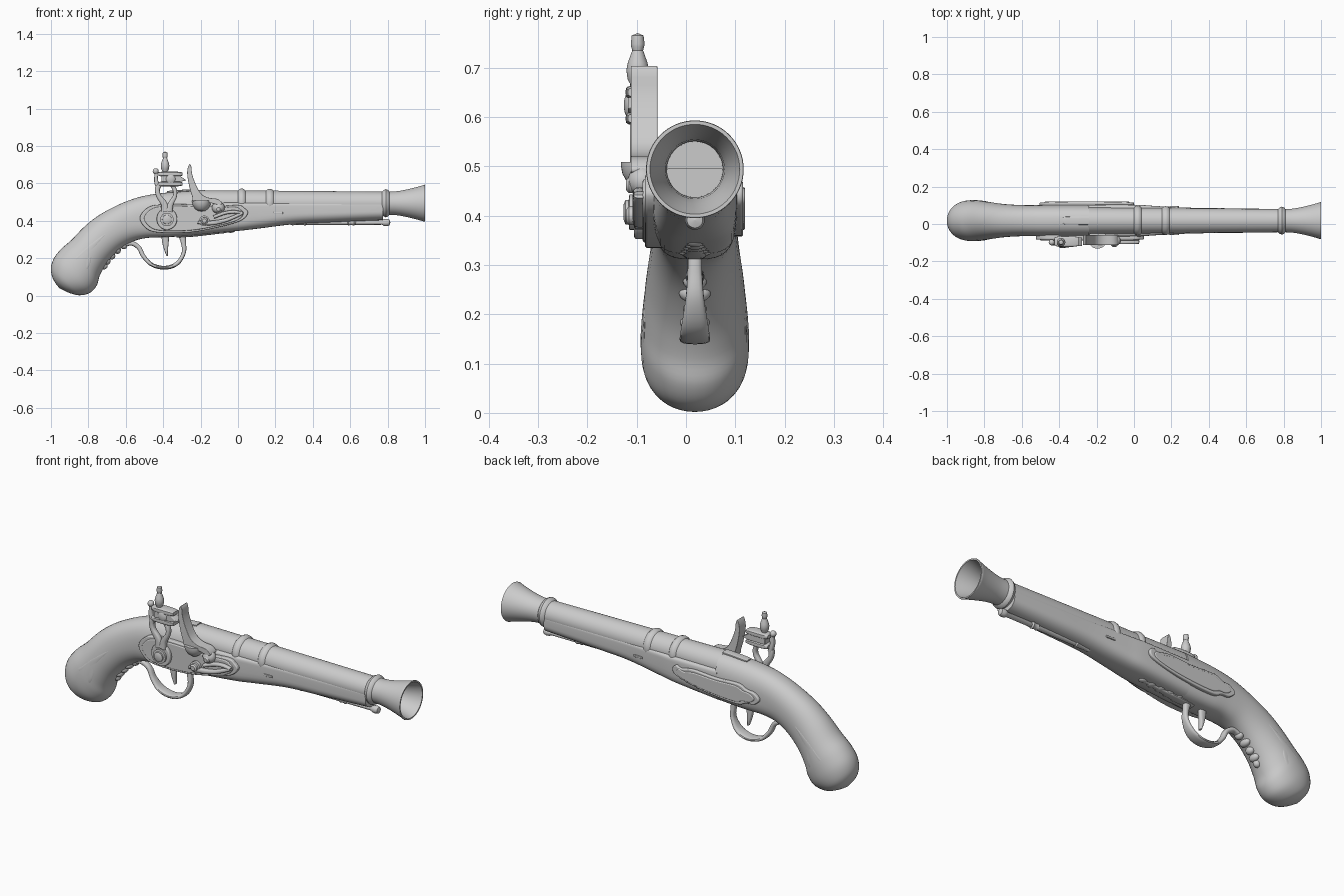
import bpy, bmesh, math
from mathutils import Vector

CY = 0.018          # centre plane of the pistol
AX = 0.494          # height of the barrel axis


def finish(name, bm, bevel=0, angle=40):
    bmesh.ops.recalc_face_normals(bm, faces=bm.faces)
    me = bpy.data.meshes.new(name)
    bm.to_mesh(me)
    bm.free()
    ob = bpy.data.objects.new(name, me)
    bpy.context.collection.objects.link(ob)
    bpy.ops.object.select_all(action='DESELECT')
    ob.select_set(True)
    bpy.context.view_layer.objects.active = ob
    if bevel:
        m = ob.modifiers.new("bevel", 'BEVEL')
        m.width, m.segments, m.limit_method = bevel, 3, 'ANGLE'
    bpy.ops.object.shade_smooth_by_angle(angle=math.radians(angle))
    return ob


def spline(pts, steps=5, closed=False):
    n, out = len(pts), []
    for i in range(n if closed else n - 1):
        pick = [(i + k) % n if closed else min(max(i + k, 0), n - 1) for k in (-1, 0, 1, 2)]
        p0, p1, p2, p3 = (pts[k] for k in pick)
        for s in range(steps):
            t = s / steps
            out.append(tuple(0.5 * (2 * b + (c - a) * t + (2 * a - 5 * b + 4 * c - d) * t * t
                                    + (3 * b - a - 3 * c + d) * t ** 3)
                             for a, b, c, d in zip(p0, p1, p2, p3)))
    return out if closed else out + [tuple(pts[-1])]


def loft(name, rings, angle=40):
    bm = bmesh.new()
    vs = [[bm.verts.new(p) for p in r] for r in rings]
    n = len(vs[0])
    for a, b in zip(vs, vs[1:]):
        for i in range(n):
            bm.faces.new((a[i], a[(i + 1) % n], b[(i + 1) % n], b[i]))
    bm.faces.new(vs[0])
    bm.faces.new(vs[-1])
    return finish(name, bm, angle=angle)


def section(xt, zt, xb, zb, hw, nt, nb, y, seg=40):
    # superellipse between a top and a bottom point
    ring = []
    for k in range(seg):
        a = 2 * math.pi * k / seg
        c, s = math.cos(a), math.sin(a)
        n = nt if s > 0 else nb
        u = math.copysign(abs(s) ** (2 / n), s)
        v = math.copysign(abs(c) ** (2 / n), c) * hw
        ring.append(((xt + xb) / 2 + u * (xt - xb) / 2, y + v, (zt + zb) / 2 + u * (zt - zb) / 2))
    return ring


def sweep(name, pts, y=CY, n=3, steps=5):
    # pts: x, z, half thickness, half width, optional y
    p = spline([q if len(q) == 5 else (*q, y) for q in pts], steps)
    rings = []
    for i, (x, z, t, w, yy) in enumerate(p):
        a, b = p[max(i - 1, 0)], p[min(i + 1, len(p) - 1)]
        d = Vector((b[0] - a[0], b[1] - a[1])).normalized() * t
        rings.append(section(x - d.y, z + d.x, x + d.y, z - d.x, w, n, n, yy, 16))
    return loft(name, rings)


def lathe(name, prof, origin, axis='X', seg=48, angle=35):
    # prof: distance along the axis, radius
    rings = []
    for h, r in prof:
        ring = []
        for k in range(seg):
            a = 2 * math.pi * k / seg
            u, v = max(r, 0.0004) * math.cos(a), max(r, 0.0004) * math.sin(a)
            off = {'X': (h, u, v), 'Y': (u, -h, v), 'Z': (u, v, h)}[axis]
            ring.append(tuple(o + d for o, d in zip(origin, off)))
        rings.append(ring)
    return loft(name, rings, angle)


def plate(name, outline, y0, y1, bevel=0.005, steps=5):
    bm = bmesh.new()
    pts = spline(outline, steps, True) if steps else outline
    f = bm.faces.new([bm.verts.new((x, y0, z)) for x, z in pts])
    g = bmesh.ops.extrude_face_region(bm, geom=[f])
    for v in g['geom']:
        if isinstance(v, bmesh.types.BMVert):
            v.co.y = y1
    return finish(name, bm, bevel)


def blob(name, loc, scale):
    bm = bmesh.new()
    bmesh.ops.create_uvsphere(bm, u_segments=24, v_segments=14, radius=1)
    for v in bm.verts:
        v.co = Vector([a * s + l for a, s, l in zip(v.co, scale, loc)])
    return finish(name, bm, angle=80)


def screw(name, x, z, r, y0=-0.07, y1=-0.122):
    h = y0 - y1
    lathe(name, [(0, r), (h * .55, r), (h * .6, r * .7), (h * .85, r * .68), (h, r * .4), (h, 0)],
          (x, y0, z), 'Y', 24)


# stock: butt, grip and lock area (top x z, bottom x z, half width, roundness)
butt = [(-.957, .042, -.948, .036, .006, 2, 2), (-.978, .07, -.92, .022, .04, 2, 2),
        (-.995, .105, -.885, .009, .07, 2, 2), (-1.0, .15, -.842, .002, .093, 2, 2),
        (-.984, .2, -.79, .016, .107, 2.1, 2.1)]
grip = [(-.945, .25, -.755, .055, .11, 2.1, 2.1), (-.89, .298, -.738, .11, .106, 2.1, 2.1),
        (-.82, .37, -.7, .175, .097, 2.1, 2.1), (-.74, .432, -.635, .245, .088, 2.2, 2.2),
        (-.63, .49, -.565, .288, .083, 2.3, 2.4), (-.524, .528, -.49, .308, .083, 2.4, 3),
        (-.417, .547, -.4, .312, .085, 2.4, 3.4), (-.3, .557, -.3, .317, .085, 2.4, 3.4),
        (-.24, .561, -.24, .322, .085, 2.4, 3.4)]
loft("stock", [section(*s, CY) for s in spline(butt + grip)], 50)
fore = [(-.25, .498, -.25, .322, .085, 9, 3.4), (0, .498, 0, .346, .085, 9, 3.2),
        (.12, .498, .12, .36, .078, 9, 2.8), (.3, .497, .3, .382, .069, 9, 2.3),
        (.5, .497, .5, .392, .066, 9, 2.2), (.775, .497, .775, .404, .062, 9, 2.1)]
loft("fore_stock", [section(*s, CY) for s in spline(fore)], 50)

# butt cap spurs on both sides
for side, s in (("left", 1), ("right", -1)):
    sweep("butt_spur_" + side, [(x, z, t, .004, CY + s * (w - .004)) for x, z, t, w in
          ((-.90, .12, .03, .098), (-.84, .17, .045, .107), (-.79, .25, .02, .101),
           (-.73, .31, .008, .093), (-.70, .335, .002, .088))], n=2.2)

# barrel with rings and flared muzzle
lathe("barrel", [(-.245, 0), (-.245, .07), (0, .068), (.008, .076), (.02, .079), (.032, .076), (.04, .068),
                 (.15, .067), (.158, .074), (.17, .077), (.182, .074), (.19, .067), (.77, .062),
                 (.778, .070), (.79, .075), (.802, .071), (.81, .062), (.84, .063), (.87, .067), (.91, .075),
                 (.95, .085), (.985, .095), (.996, .099), (1.0, .098), (1.0, .091), (.97, .082), (.93, .07),
                 (.88, .06), (.84, .057), (.7, .056), (.7, 0)], (0, CY, AX), 'X', 64)
sweep("tang", [(-.38, .553, .005, .014), (-.365, .555, .006, .021), (-.3, .56, .006, .022), (-.24, .563, .006, .022)])

# ramrod, its pipes and the tip
lathe("ramrod", [(0, 0), (0, .013), (.49, .012), (.5, .018), (.515, .02), (.53, .016), (.535, 0)],
      (.28, CY, .391), 'X', 24)
for i, (x, l) in enumerate(((.28, .09), (.58, .05))):
    lathe(f"ramrod_pipe_{i}", [(0, .004), (.01, .018), (.02, .016), (l - .02, .016), (l - .01, .019), (l, .012)],
          (x, CY, .393), 'X', 24)

# lock plate and the opposite side plate
lock = [(-.525, .415), (-.48, .472), (-.40, .488), (-.257, .488), (-.12, .478), (.0, .484), (.035, .468),
        (.053, .44), (.01, .398), (-.12, .362), (-.257, .338), (-.41, .336), (-.485, .355)]
plate("lock_plate", lock, -.03, -.083)
plate("lock_plate_raised", [((x + .24) * .92 - .24, (z - .413) * .86 + .413) for x, z in lock], -.06, -.088)
side = [(-.505, .41), (-.475, .44), (-.43, .447), (-.38, .466), (-.25, .462), (-.12, .47), (-.05, .458),
        (-.02, .468), (.0, .445), (-.02, .415), (-.12, .385), (-.25, .365), (-.38, .358), (-.43, .376),
        (-.475, .38)]
plate("side_plate", side, .06, .116)
plate("side_plate_raised", [((x + .25) * .9 - .25, (z - .415) * .78 + .415) for x, z in side], .09, .12)
plate("barrel_wedge", [(.19, .436), (.24, .436), (.24, .447), (.19, .447)], -.06, .096, .002, 0)

# cock: round foot, forked neck, jaws, flint and clamp screw
plate("cock_foot", [(-.38 + .055 * math.cos(a * .628), .41 + .058 * math.sin(a * .628)) for a in range(10)],
      -.08, -.105)
screw("cock_screw", -.38, .407, .036, -.1, -.127)
sweep("cock_neck_rear", [(-.39, .45, .02, .014), (-.395, .49, .017, .014), (-.425, .535, .013, .014),
                         (-.43, .575, .013, .014), (-.41, .60, .012, .014)], -.1)
sweep("cock_neck_front", [(-.37, .45, .02, .014), (-.36, .49, .015, .014), (-.338, .53, .011, .014),
                          (-.338, .565, .011, .014), (-.36, .60, .012, .014)], -.1)
sweep("cock_spur", [(-.425, .57, .012, .014), (-.437, .61, .011, .013), (-.438, .655, .008, .011)], -.098)
blob("cock_spur_ball", (-.44, -.098, .665), (.016, .016, .016))
for nm, z in (("lower", .597), ("upper", .65)):
    sweep(f"jaw_{nm}", [(-.425, z, .01, .02), (-.40, z, .013, .028), (-.33, z, .013, .028), (-.298, z, .009, .024)],
          -.094, 4)
plate("flint", [(-.41, .608), (-.31, .608), (-.276, .617), (-.31, .64), (-.41, .64)], -.072, -.118, .003, 0)
blob("jaw_bolt", (-.36, -.112, .624), (.028, .014, .03))
lathe("clamp_screw", [(0, .015), (.055, .014), (.065, .02), (.085, .023), (.1, .02), (.125, .011), (.132, .013),
                      (.138, .014), (.155, .012), (.16, 0)], (-.39, -.098, .61), 'Z', 24)

# frizzen, pan and frizzen spring
plate("frizzen", [(-.26, .703), (-.272, .66), (-.262, .59), (-.245, .53), (-.235, .503), (-.16, .498),
                  (-.1, .485), (-.085, .495), (-.11, .517), (-.16, .524), (-.2, .548), (-.228, .60),
                  (-.245, .65), (-.25, .69)], -.058, -.112, .009, 3)
blob("frizzen_pivot", (-.105, -.088, .47), (.034, .03, .032))
lathe("pan", [(-.055, 0), (-.052, .02), (-.04, .036), (-.02, .047), (-.004, .05), (.004, .05), (.004, 0)],
      (-.195, -.082, .505), 'Z', 32)
screw("frizzen_screw", -.105, .462, .024, -.08, -.122)
screw("spring_screw", -.18, .4, .028, -.08, -.122)
sweep("spring_lower", [(-.215, .392, .008, .014), (-.15, .388, .012, .014), (-.07, .402, .01, .014),
                       (.0, .43, .009, .014), (.025, .442, .007, .012)], -.094)
sweep("spring_upper", [(.025, .442, .007, .012), (-.02, .448, .009, .013), (-.07, .442, .009, .014),
                       (-.13, .42, .009, .014)], -.094)

# trigger guard with rear and front finials
sweep("trigger_guard", [(-.61, .268, .010, .018), (-.57, .28, .012, .018), (-.53, .257, .012, .016),
                        (-.505, .21, .011, .020), (-.46, .165, .010, .028), (-.39, .149, .010, .031),
                        (-.325, .172, .011, .028), (-.29, .23, .011, .019), (-.292, .285, .014, .015),
                        (-.30, .325, .02, .015)], n=2.6)
sweep("trigger", [(-.39, .33, .02, .014), (-.388, .29, .018, .013), (-.385, .25, .011, .012),
                  (-.378, .212, .004, .009)])
sweep("guard_front_tang", [(-.33, .318, .008, .018), (-.25, .323, .009, .024), (-.15, .333, .008, .016),
                           (-.04, .344, .005, .008)])
for i in range(5):
    x = -.24 + .05 * i
    blob(f"front_finial_{i}", (x, CY, .326 + .1 * (x + .24)), (.024, .034 - .004 * i, .010))
for i, (x, z, w) in enumerate(((-.61, .268, .024), (-.645, .243, .032), (-.675, .213, .024), (-.70, .185, .03),
                               (-.716, .16, .018))):
    blob(f"rear_finial_{i}", (x, CY, z), (.019, w, .02))
